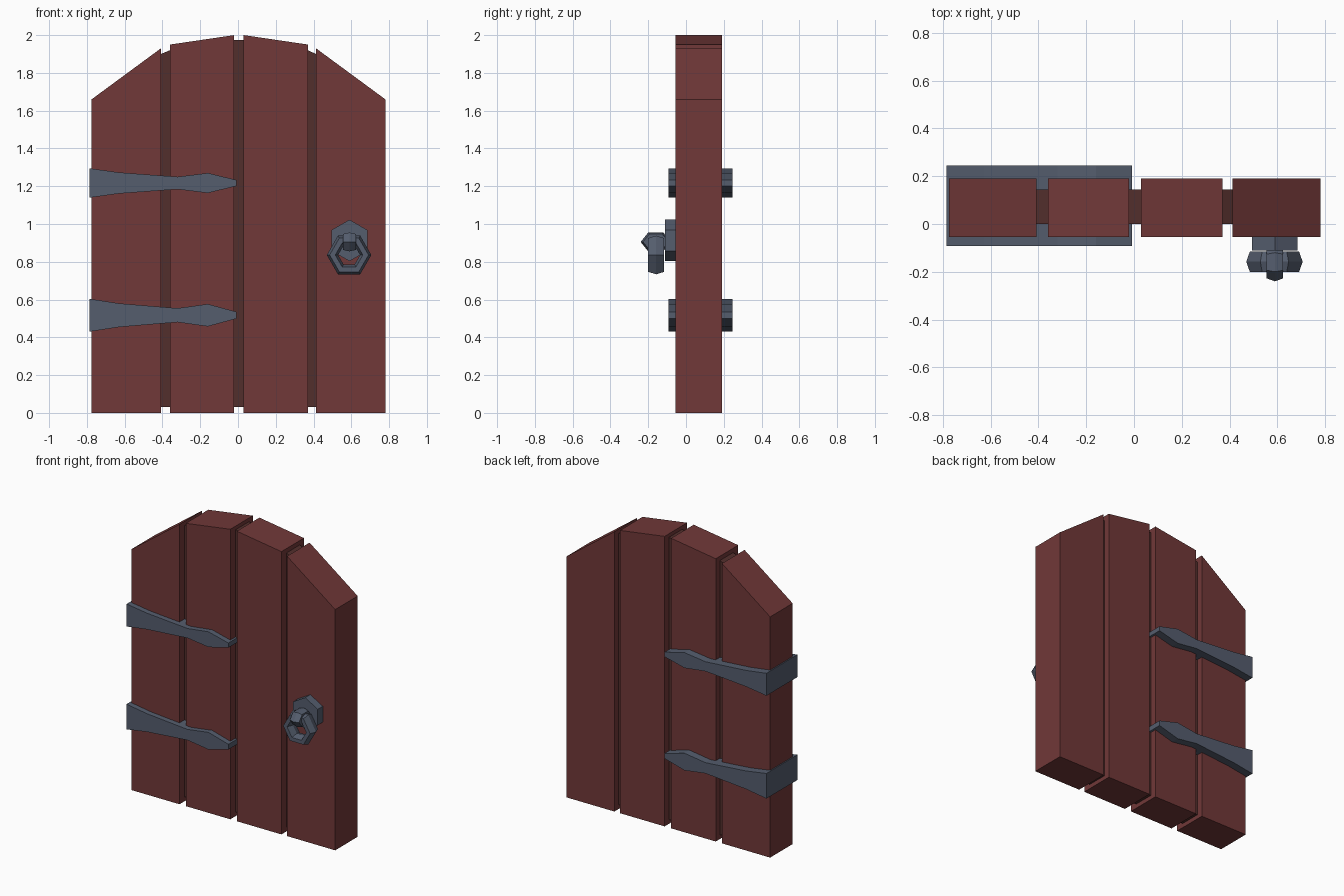
import bpy, math

if "Cube" in bpy.data.objects:
    bpy.data.objects.remove(bpy.data.objects["Cube"])

def material(name, rgb):
    m = bpy.data.materials.new(name)
    m.diffuse_color = (*rgb, 1)
    m.use_nodes = True
    m.node_tree.nodes["Principled BSDF"].inputs["Base Color"].default_value = m.diffuse_color
    return m

WOOD = material("red_wood", (0.165, 0.04, 0.04))
DARK = material("dark_wood", (0.085, 0.028, 0.025))
IRON = material("iron", (0.09, 0.11, 0.155))

def prism(name, outline, y0, y1, mat):
    """Extrude an x/z outline (counter-clockwise from the front) from y0 to y1."""
    n = len(outline)
    verts = [(x, y, z) for y in (y0, y1) for x, z in outline]
    faces = [tuple(range(n)), tuple(range(2 * n - 1, n - 1, -1))]
    faces += [(i, i + n, (i + 1) % n + n, (i + 1) % n) for i in range(n)]
    mesh = bpy.data.meshes.new(name)
    mesh.from_pydata(verts, [], faces)
    mesh.materials.append(mat)
    ob = bpy.data.objects.new(name, mesh)
    bpy.context.collection.objects.link(ob)
    return ob

def board(name, x0, x1, bottom, top0, top1, y0, y1, mat):
    return prism(name, [(x0, bottom), (x1, bottom), (x1, top1), (x0, top0)], y0, y1, mat)

# Four planks forming the arched top
for i, (x0, x1, t0, t1) in enumerate([(-0.775, -0.408, 1.66, 1.93), (-0.36, -0.02, 1.95, 2.0),
                                      (0.03, 0.37, 2.0, 1.95), (0.413, 0.78, 1.93, 1.66)]):
    board(f"plank_{i + 1}", x0, x1, 0, t0, t1, -0.055, 0.19, WOOD)

# Recessed strips joining the planks
for i, (x0, x1, t0, t1) in enumerate([(-0.408, -0.36, 1.90, 1.92), (-0.02, 0.03, 1.975, 1.975),
                                      (0.37, 0.413, 1.92, 1.90)]):
    board(f"gap_strip_{i + 1}", x0, x1, 0.03, t0, t1, 0, 0.145, DARK)

# Tapered hinge straps wrapping the left edge on both faces
HALF = [(-0.785, 0.0775), (-0.63, 0.056), (-0.32, 0.033), (-0.16, 0.053), (-0.008, 0.016)]
for name, zc, s in (("upper_hinge", 1.217, 1.0), ("lower_hinge", 0.517, 1.12)):
    lower = [(x, zc - h * s) for x, h in HALF]
    upper = [(x, zc + h * s) for x, h in reversed(HALF)]
    prism(name, lower + upper, -0.093, 0.245, IRON)

def finish(name):
    ob = bpy.context.object
    ob.name = name
    ob.data.materials.append(IRON)
    return ob

# Hexagonal handle plate
bpy.ops.mesh.primitive_cylinder_add(vertices=6, radius=0.11, depth=0.06,
                                    location=(0.59, -0.08, 0.913), rotation=(math.pi / 2, 0, 0))
finish("handle_plate")

# Staple loop fixed to the plate
bpy.ops.mesh.primitive_torus_add(major_segments=6, minor_segments=6, major_radius=0.055, minor_radius=0.025,
                                 location=(0.59, -0.16, 0.905), rotation=(math.pi / 2, 0, math.pi / 2))
finish("handle_staple").scale = (1, 0.72, 1.6)

# Hanging pull ring
bpy.ops.mesh.primitive_torus_add(major_segments=6, minor_segments=6, major_radius=0.088, minor_radius=0.03,
                                 location=(0.588, -0.158, 0.836), rotation=(math.pi / 2, 0, 0))
finish("handle_ring").scale = (1, 1, 1.64)
